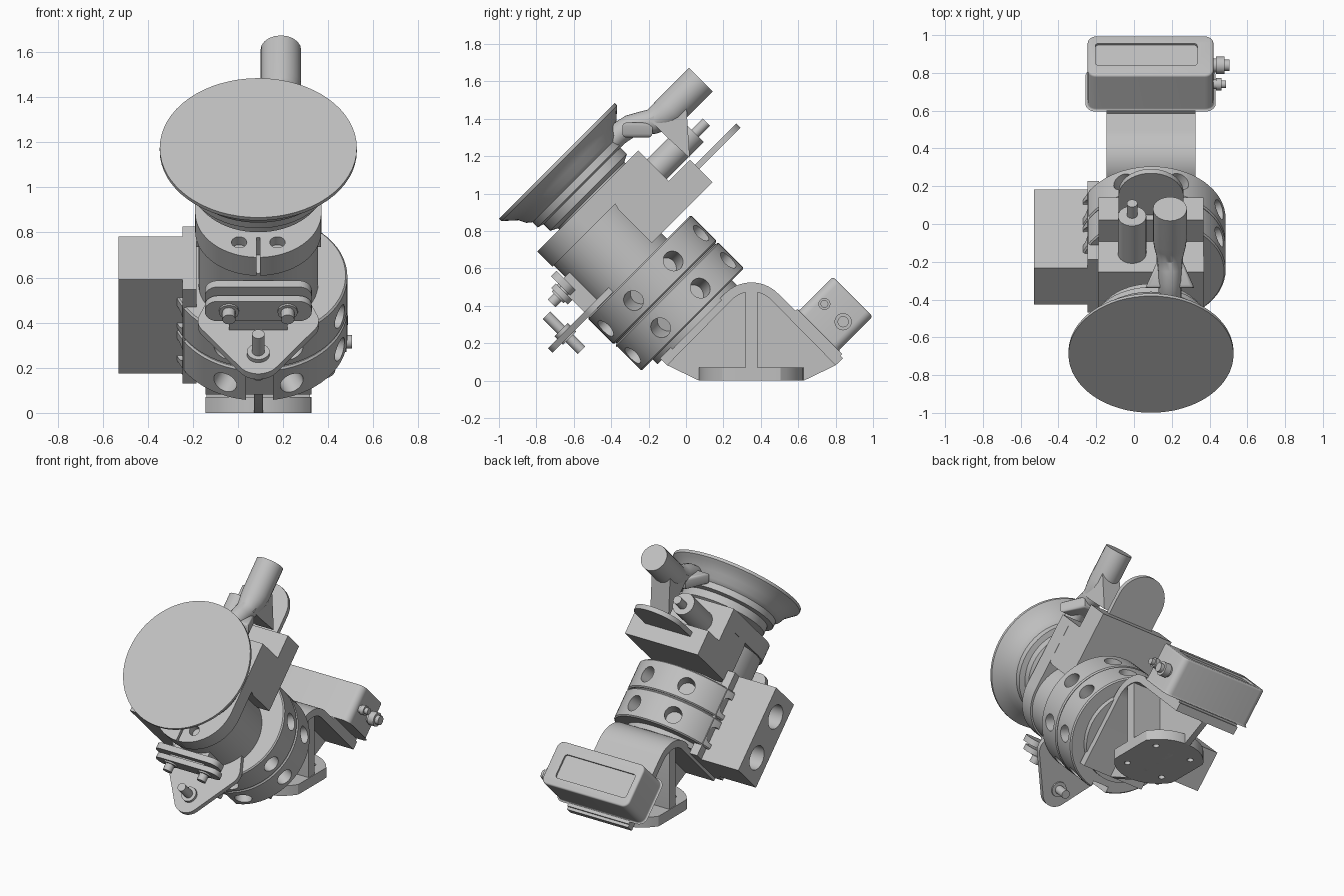
import bpy, bmesh, math
from mathutils import Matrix, Vector

if "Cube" in bpy.data.objects:
    bpy.data.objects.remove(bpy.data.objects["Cube"])

grey = bpy.data.materials.new("machine grey")
grey.use_nodes = True
grey.diffuse_color = (0.53, 0.53, 0.53, 1)
grey.node_tree.nodes["Principled BSDF"].inputs["Base Color"].default_value = grey.diffuse_color

# The tool stack leans forward: local y runs up its back, local z along its axis
TILT = Matrix.Rotation(math.radians(45), 4, 'X')
UPRIGHT = Matrix.Identity(4)
CX, CV = 0.09, 0.254


def finish(name, bm, frame=TILT):
    bmesh.ops.recalc_face_normals(bm, faces=bm.faces)
    mesh = bpy.data.meshes.new(name)
    bm.to_mesh(mesh)
    bm.free()
    ob = bpy.data.objects.new(name, mesh)
    bpy.context.collection.objects.link(ob)
    ob.matrix_world = frame
    mesh.materials.append(grey)
    smooth(ob)
    return ob


def smooth(ob):
    bpy.ops.object.select_all(action='DESELECT')
    bpy.context.view_layer.objects.active = ob
    ob.select_set(True)
    bpy.ops.object.shade_smooth_by_angle(angle=math.radians(32))


def prism(name, pts, a, b, axis='z', frame=TILT, corner=0, soft=0):
    """Extrude an outline from a to b; corner rounds its corners, soft its rims."""
    place = {'x': lambda p, t: (t, p[0], p[1]),
             'y': lambda p, t: (p[0], t, p[1]),
             'z': lambda p, t: (p[0], p[1], t)}[axis]
    bm = bmesh.new()
    low = [bm.verts.new(place(p, a)) for p in pts]
    high = [bm.verts.new(place(p, b)) for p in pts]
    caps = [bm.faces.new(low), bm.faces.new(high)]
    n = len(pts)
    for i in range(n):
        bm.faces.new((low[i], low[(i + 1) % n], high[(i + 1) % n], high[i]))
    if corner:
        sides = [e for e in bm.edges if sum(f in caps for f in e.link_faces) == 0]
        bmesh.ops.bevel(bm, geom=sides, offset=corner, segments=6, profile=0.5, affect='EDGES')
    if soft:
        k = 'xyz'.index(axis)
        rims = [e for e in bm.edges if abs(e.verts[0].co[k] - e.verts[1].co[k]) < 1e-5]
        bmesh.ops.bevel(bm, geom=rims, offset=soft, segments=3, profile=0.5, affect='EDGES')
    return finish(name, bm, frame)


def rect(x0, x1, y0, y1):
    return [(x0, y0), (x1, y0), (x1, y1), (x0, y1)]


def box(name, xs, ys, zs, frame=TILT, **kw):
    return prism(name, rect(*xs, *ys), *zs, frame=frame, **kw)


def add_rod(bm, p, q, r, r2=None, n=32):
    p, q = Vector(p), Vector(q)
    d = q - p
    m = Matrix.Translation((p + q) / 2) @ d.to_track_quat('Z', 'Y').to_matrix().to_4x4()
    bmesh.ops.create_cone(bm, cap_ends=True, segments=n, radius1=r,
                          radius2=r if r2 is None else r2, depth=d.length, matrix=m)


def rods(name, items, frame=TILT, n=32):
    bm = bmesh.new()
    for it in items:
        add_rod(bm, *it, n=n)
    return finish(name, bm, frame)


def lathe(name, profile, cx, cv, n=64):
    bm = bmesh.new()
    rings = []
    for r, w in profile:
        rings.append([bm.verts.new((cx + r * math.cos(2 * math.pi * i / n),
                                    cv + r * math.sin(2 * math.pi * i / n), w)) for i in range(n)])
    for lo, hi in zip(rings, rings[1:]):
        for i in range(n):
            bm.faces.new((lo[i], lo[(i + 1) % n], hi[(i + 1) % n], hi[i]))
    bm.faces.new(rings[0])
    bm.faces.new(rings[-1])
    return finish(name, bm)


def cut(ob, cutter):
    mod = ob.modifiers.new("cut", 'BOOLEAN')
    mod.object, mod.operation, mod.solver = cutter, 'DIFFERENCE', 'EXACT'
    bpy.context.view_layer.update()
    bpy.context.view_layer.objects.active = ob
    bpy.ops.object.modifier_apply(modifier=mod.name)
    bpy.data.objects.remove(cutter)
    smooth(ob)


# Two joint rings, each with eight radial bolt holes
for name, w0, w1 in (("lower_ring", 0.205, 0.403), ("upper_ring", 0.41, 0.608)):
    ring = lathe(name, [(0.382, w0), (0.39, w0 + 0.008), (0.39, w1 - 0.008), (0.382, w1)], CX + 0.005, CV)
    mid = (w0 + w1) / 2 - 0.008
    holes = []
    for k in range(8):
        t = math.radians(22.5 + 45 * k)
        c, s = math.cos(t), math.sin(t)
        holes.append(((CX + 0.26 * c, CV + 0.26 * s, mid), (CX + 0.5 * c, CV + 0.5 * s, mid), 0.055))
    cut(ring, rods("hole_cutter", holes))
    if name == "lower_ring":
        cut(ring, box("notch_cutter", (0.035, 0.155), (-0.2, -0.09), (0.1, 0.39)))
lathe("ring_core", [(0.375, 0.39), (0.375, 0.42)], CX + 0.005, CV)
lathe("ring_seat", [(0.3, 0.17), (0.3, 0.21)], CX, CV)

# Side drive box on its mounting plate
box("side_plate", (-0.245, -0.185), (0.055, 0.451), (0.13, 0.718))
drive = box("side_box", (-0.53, -0.245), (0.117, 0.389), (0.13, 0.718))
cut(drive, rods("bore_cutter", [((-0.6, CV, w), (-0.4, CV, w), 0.08) for w in (0.28, 0.57)]))

# Column and slotted round-nosed body above the rings
lathe("column", [(0.265, 0.6), (0.265, 0.94)], CX, 0.2)
nose = [(CX + 0.28 * math.cos(t), 0.205 + 0.28 * math.sin(t))
        for t in (math.pi * (1 + i / 32) for i in range(33))]
body = prism("body", nose + [(0.37, 0.69), (-0.19, 0.69)], 0.935, 1.05)
cut(body, box("slit_cutter", (0.083, 0.097), (-0.2, 0.05), (0.9, 1.1)))
cut(body, rods("screw_cutter", [((x, 0.02, 1.0), (x, 0.02, 1.1), 0.034) for x in (0.005, 0.175)]))
prism("hook_block", [(0.39, 0.65), (0.85, 0.65), (0.85, 0.82), (0.69, 0.82), (0.69, 1.0),
                     (0.42, 1.0), (0.39, 0.9)], -0.189, 0.369, 'x')

# Stepped suction dish with a flat face
lathe("dish", [(0.25, 1.03), (0.25, 1.06), (0.29, 1.08), (0.29, 1.13), (0.325, 1.14), (0.325, 1.18),
               (0.35, 1.2), (0.37, 1.24), (0.42, 1.285), (0.437, 1.3), (0.437, 1.319)], CX, 0.343)

# Valve cylinder, pin and rounded tab at the back
rods("valve", [((-0.01, 0.66, 0.91), (-0.01, 0.97, 0.91), 0.075),
               ((-0.01, 0.95, 0.9), (-0.01, 1.055, 0.9), 0.028)])
tab = [(CX + 0.172 * math.cos(math.pi * i / 24), 0.99 + 0.172 * math.sin(math.pi * i / 24)) for i in range(25)]
prism("rear_tab", tab + [(CX - 0.172, 0.84), (CX + 0.172, 0.84)], 0.75, 0.782)

# Hose pipe: wide socket, taper and bent narrow end
curve = bpy.data.curves.new("hose_pipe", 'CURVE')
curve.dimensions, curve.bevel_depth, curve.bevel_resolution = '3D', 0.09, 8
curve.use_fill_caps = True
path = [(0.08, 1.61, 1), (-0.08, 1.45, 1), (-0.12, 1.42, 0.93), (-0.18, 1.385, 0.76), (-0.24, 1.375, 0.7),
        (-0.3, 1.36, 0.68), (-0.36, 1.32, 0.68), (-0.52, 1.17, 0.68)]
spline = curve.splines.new('POLY')
spline.points.add(len(path) - 1)
for pt, (y, z, r) in zip(spline.points, path):
    pt.co, pt.radius = (0.19, y, z, 1), r
pipe = bpy.data.objects.new("hose_pipe", curve)
bpy.context.collection.objects.link(pipe)
curve.materials.append(grey)
bpy.ops.object.select_all(action='DESELECT')
bpy.context.view_layer.objects.active = pipe
pipe.select_set(True)
bpy.ops.object.convert(target='MESH')
smooth(pipe)
prism("pipe_web", [(-0.2, 1.4), (0.0, 1.5), (0.02, 1.19), (-0.1, 1.3)], 0.12, 0.26, 'x', UPRIGHT)
prism("pipe_flare", [(0.13, -0.18), (0.25, -0.18), (0.32, -0.34), (0.06, -0.34)], 1.3, 1.38,
      'z', UPRIGHT, soft=0.02)

# Triangular front plate with locating pin and bolted bar
prism("front_plate", [(-0.19, -0.08), (0.04, -0.4), (0.14, -0.4), (0.37, -0.08), (0.3, 0.1), (-0.12, 0.1)],
      0.61, 0.645, corner=0.045)
rods("locating_pin", [((CX, -0.28, 0.51), (CX, -0.28, 0.775), 0.028),
                      ((CX, -0.28, 0.6), (CX, -0.28, 0.665), 0.05)])
for name, v0, v1, w0, w1 in (("front_bar", -0.16, -0.125, 0.735, 0.86), ("back_bar", -0.115, -0.075, 0.76, 0.905)):
    prism(name, rect(-0.147, 0.327, w0, w1), v0, v1, 'y', corner=0.058)
box("bar_bracket", (-0.04, 0.22), (-0.125, -0.02), (0.64, 0.85))
for side, x in (("right", -0.04), ("left", 0.22)):
    rods("bar_bolt_" + side, [((x, -0.17, 0.8), (x, -0.16, 0.8), 0.045),
                              ((x, -0.215, 0.8), (x, -0.1, 0.8), 0.03)], n=12)

# Arched floor bracket: shell, web, rib and round foot
X0, X1 = -0.145, 0.325


def arch(r, cz, end, foot):
    top = [(0.35 + r * math.cos(t), cz + r * math.sin(t))
           for t in (math.radians(45 + 90 * i / 16) for i in range(17))]
    return [(0.35 + end, foot)] + top + [(0.35 - end, foot)]


outer, inner = arch(0.2, 0.325, 0.49, 0.12), arch(0.15, 0.325, 0.45, 0.082)
prism("bracket_shell", outer + inner[::-1], X0, X1, 'x', UPRIGHT)
prism("bracket_web", inner + [(0.07, 0), (0.63, 0)], 0.07, 0.11, 'x', UPRIGHT)
prism("bracket_rib", rect(0.317, 0.383, 0.03, 0.5), X0 + 0.005, X1 - 0.005, 'x', UPRIGHT, corner=0.01)
foot_outline = []
for i in range(48):
    t = 2 * math.pi * (i + 0.5) / 48
    foot_outline.append((min(max(CX + 0.28 * math.cos(t), X0), X1), 0.35 + 0.28 * math.sin(t)))
foot = prism("bracket_foot", foot_outline, 0, 0.07, 'z', UPRIGHT)
cut(foot, rods("foot_cutter", [((CX + dx, 0.35 + dy, -0.1), (CX + dx, 0.35 + dy, 0.2), 0.02)
                               for dx in (-0.14, 0.14) for dy in (-0.14, 0.14)], UPRIGHT))

# Electronics box with recessed lid panel and two connectors
case = prism("electronics_box", rect(-0.245, 0.42, -0.463, -0.163), 0.69, 0.948, 'y', corner=0.045, soft=0.012)
cut(case, prism("lid_cutter", rect(-0.205, 0.335, -0.405, -0.24), 0.935, 1.0, 'y', corner=0.02))
box("box_plate", (-0.145, 0.325), (0.665, 0.692), (-0.49, -0.15))
for name, y, z, r, end in (("large_connector", 0.84, 0.315, 0.046, 0.505),
                           ("small_connector", 0.74, 0.41, 0.032, 0.487)):
    rods(name, [((0.4, y, z), (0.44, y, z), r * 0.8), ((0.435, y, z), (end - 0.025, y, z), r),
                ((0.45, y, z), (end, y, z), r * 0.65)], UPRIGHT, n=20)
